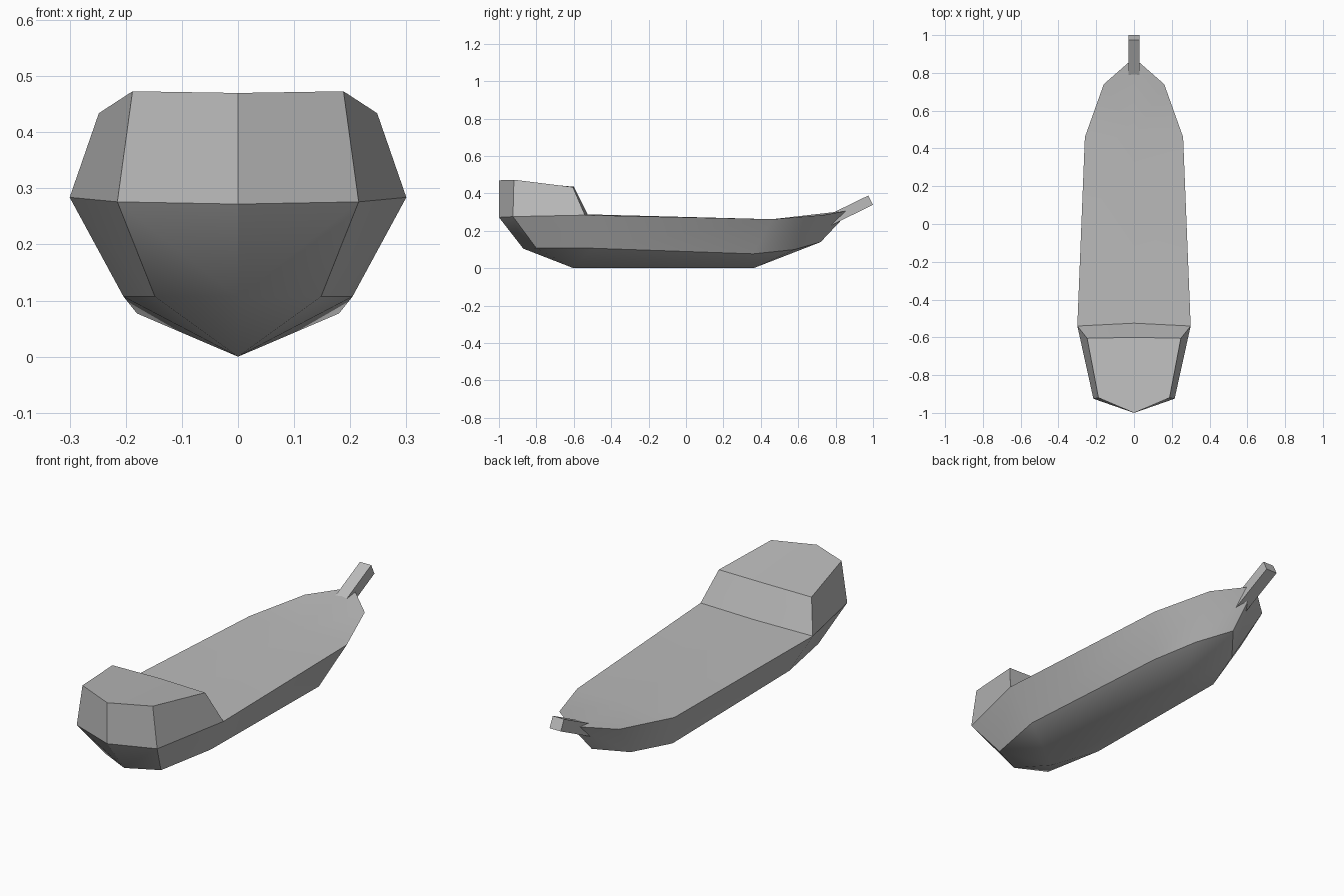
import bpy, bmesh, math
from mathutils import Matrix

cube = bpy.data.objects.get("Cube")
if cube:
    bpy.data.objects.remove(cube, do_unlink=True)

grey = bpy.data.materials.new("plain_grey")
grey.use_nodes = True
colour = (0.5, 0.5, 0.5, 1)
grey.diffuse_color = colour
grey.node_tree.nodes["Principled BSDF"].inputs["Base Color"].default_value = colour


def finish(bm, name):
    """Turn a bmesh into a shaded object with the grey material."""
    bmesh.ops.recalc_face_normals(bm, faces=bm.faces[:])
    mesh = bpy.data.meshes.new(name)
    bm.to_mesh(mesh)
    bm.free()
    mesh.materials.append(grey)
    obj = bpy.data.objects.new(name, mesh)
    bpy.context.collection.objects.link(obj)
    bpy.ops.object.select_all(action='DESELECT')
    obj.select_set(True)
    bpy.context.view_layer.objects.active = obj
    bpy.ops.object.shade_smooth_by_angle(angle=math.radians(30))
    return obj


def add_points(bm, points):
    return [bm.verts.new(p) for p in points]


def strip(bm, lower, upper):
    """Join two rows of equal length; repeated points give triangles."""
    for i in range(len(lower) - 1):
        corners = [lower[i], lower[i + 1], upper[i + 1], upper[i]]
        bm.faces.new(list(dict.fromkeys(corners)))


def mirror(bm):
    geom = bm.verts[:] + bm.edges[:] + bm.faces[:]
    bmesh.ops.mirror(bm, geom=geom, axis='X', merge_dist=0.0005)
    bmesh.ops.remove_doubles(bm, verts=bm.verts[:], dist=0.0005)


# Half outlines from bow to stern
rim_points = [(0, -1, .272), (.215, -.925, .276), (.3, -.54, .284),
              (.26, .46, .262), (.16, .74, .285), (0, .88, .31)]
chine_points = [(0, -.87, .105), (.148, -.8, .107), (.204, -.5, .107),
                (.18, .36, .077), (.11, .58, .1), (0, .72, .14)]
step_point = (0, -.525, .288)

# Hull with keel, sides and deck
bm = bmesh.new()
rim = add_points(bm, rim_points)
chine = add_points(bm, chine_points)
keel_bow, keel_stern = add_points(bm, [(0, -.6, 0), (0, .36, 0)])
step, mid = add_points(bm, [step_point, (0, .46, .262)])
strip(bm, [keel_bow] * 3 + [keel_stern] * 3, chine)
strip(bm, chine, rim)
bm.faces.new([rim[0], rim[1], rim[2], step])
bm.faces.new([step, rim[2], rim[3], mid])
bm.faces.new([mid, rim[3], rim[4], rim[5]])
mirror(bm)
finish(bm, "hull")

# Raised bow block, sloping down to the deck at its back
bm = bmesh.new()
base = add_points(bm, rim_points[:3] + [step_point])
top = add_points(bm, [(0, -1, .47), (.188, -.92, .473),
                      (.248, -.605, .434), (0, -.6, .436)])
strip(bm, base, top)
bm.faces.new(base)
bm.faces.new(top)
mirror(bm)
finish(bm, "raised_bow")

# Slanted stern post
bm = bmesh.new()
placement = (Matrix.Translation((0, .875, .309))
             @ Matrix.Rotation(math.radians(26), 4, 'X')
             @ Matrix.Diagonal((.06, .25, .056, 1)))
bmesh.ops.create_cube(bm, size=1, matrix=placement)
finish(bm, "stern_post")
